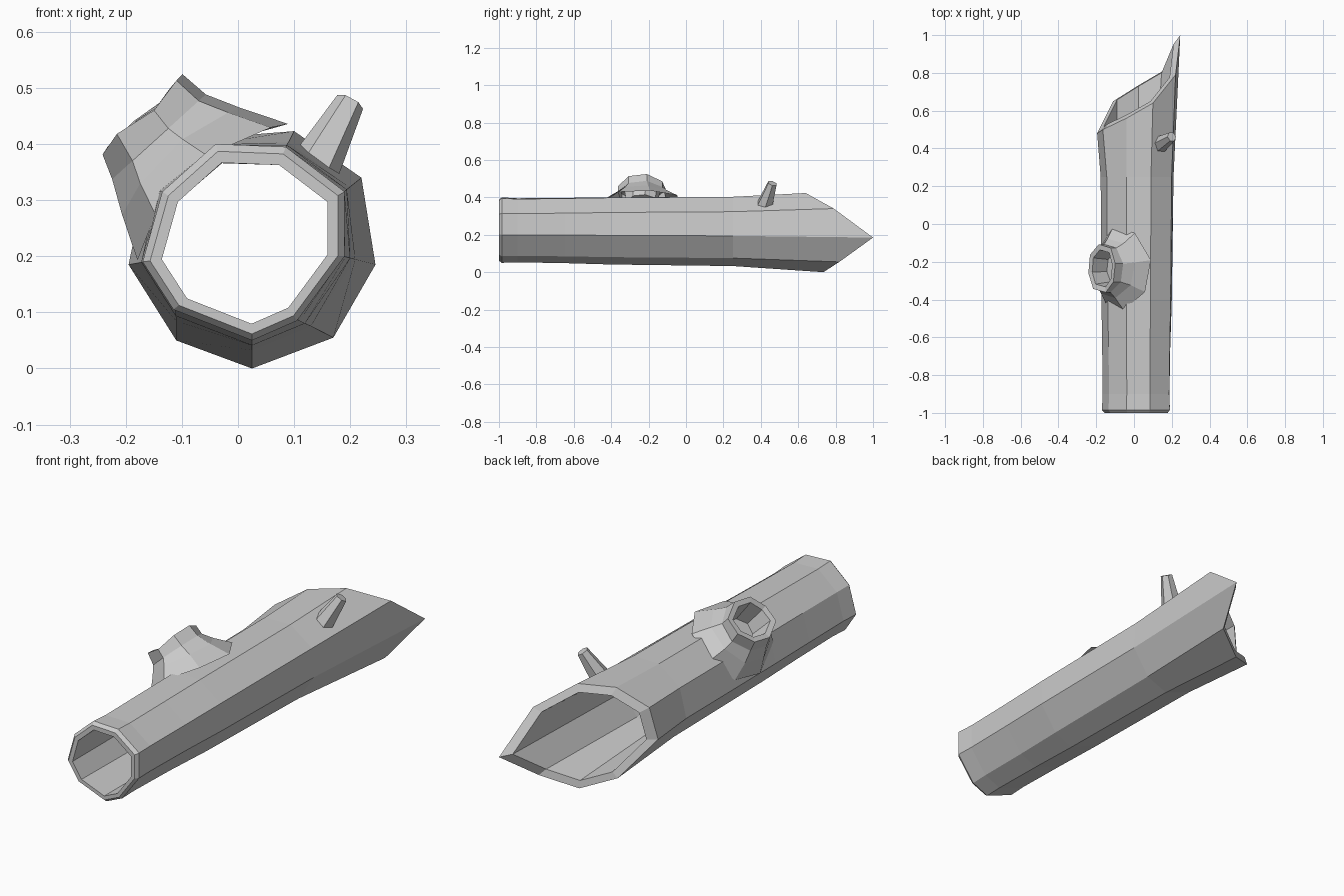
import bpy, bmesh, math
from mathutils import Vector

if "Cube" in bpy.data.objects:
    bpy.data.objects.remove(bpy.data.objects["Cube"])


def loft(name, rings, closed=False, cap_start=False, cap_end=False):
    """Skin a list of equal-sized point rings with flat quads."""
    bm = bmesh.new()
    rows = [[bm.verts.new(p) for p in r] for r in rings]
    n = len(rows[0])
    pairs = list(zip(rows, rows[1:]))
    if closed:
        pairs.append((rows[-1], rows[0]))
    for a, b in pairs:
        for i in range(n):
            j = (i + 1) % n
            bm.faces.new((a[i], a[j], b[j], b[i]))
    if cap_start:
        bm.faces.new(rows[0])
    if cap_end:
        bm.faces.new(rows[-1])
    bmesh.ops.recalc_face_normals(bm, faces=bm.faces)
    me = bpy.data.meshes.new(name)
    bm.to_mesh(me)
    bm.free()
    ob = bpy.data.objects.new(name, me)
    bpy.context.collection.objects.link(ob)
    return ob


# Nine-sided log: front section (x, z) and slanted broken back end (x, y, z)
front = [(.19, .315), (.19, .20), (.105, .085), (.025, .05), (-.115, .105),
         (-.17, .19), (-.135, .315), (-.04, .40), (.085, .395)]
back = [(.22, .79, .34), (.245, 1.0, .185), (.17, .82, .055), (.025, .735, 0),
        (-.11, .65, .05), (-.195, .48, .185), (-.165, .50, .33),
        (-.04, .56, .412), (.10, .64, .423)]
AXIS = Vector((.02, 0, .215))


def log_ring(y, t, s=1.0):
    ring = []
    for (fx, fz), (bx, _, bz) in zip(front, back):
        p = Vector((fx, 0, fz)).lerp(Vector((bx, 0, bz)), t)
        p = AXIS + (p - AXIS) * s
        p.y = y
        ring.append(p)
    return ring


slant = AXIS + Vector((0, .70, 0))
back_outer = [Vector(p) for p in back]
back_inner = [slant + (p - slant) * .84 for p in back_outer]
stations = [(-.985, 0, 1), (-.90, .05, .97), (-.65, .1, .98), (-.40, .25, .98), (.25, .42, .98)]
outer = [log_ring(*s) for s in stations] + [back_outer]
inner = [back_inner, log_ring(.2, .35, .82), log_ring(-.6, .1, .81), log_ring(-1.0, 0, .82)]
# slightly recessed lip inside the front opening
outer.insert(0, log_ring(-1.0, 0, .93))
loft("hollow_log", outer + inner, closed=True)

# Broken hollow branch stub, leaning up and to the left
U, V, N = Vector((.74, 0, .67)), Vector((0, 1, 0)), Vector((-.67, 0, .74))
BASE = Vector((-.05, -.235, .32))


def stub_ring(ru, rv, h, bulge=0, du=0, jag=0):
    ring = []
    for i in range(8):
        a = math.tau * (i + .25) / 8
        c, s = math.cos(a), math.sin(a)
        ring.append(BASE + U * (du + ru * c) + V * (rv * s)
                    + N * (h + bulge * s * s + jag * math.cos(2.6 * i)))
    return ring


loft("branch_stub", [
    stub_ring(.185, .225, -.01, .06),
    stub_ring(.145, .16, .07, .03, -.005),
    stub_ring(.115, .13, .13, 0, -.005),
    stub_ring(.103, .13, .178, 0, 0, .007),
    stub_ring(.078, .10, .175, 0, 0, .007),
    stub_ring(.065, .085, .07),
], cap_end=True)

# Small twig on the right
lo, hi = Vector((.135, .42, .355)), Vector((.20, .462, .475))
d = (hi - lo).normalized()
side = d.cross(Vector((0, 1, 0))).normalized()
up = d.cross(side)


def twig_ring(c, r):
    return [c + side * (r * math.cos(math.tau * i / 6)) + up * (r * math.sin(math.tau * i / 6))
            for i in range(6)]


loft("twig", [twig_ring(lo, .046), twig_ring(hi, .026)], cap_start=True, cap_end=True)
